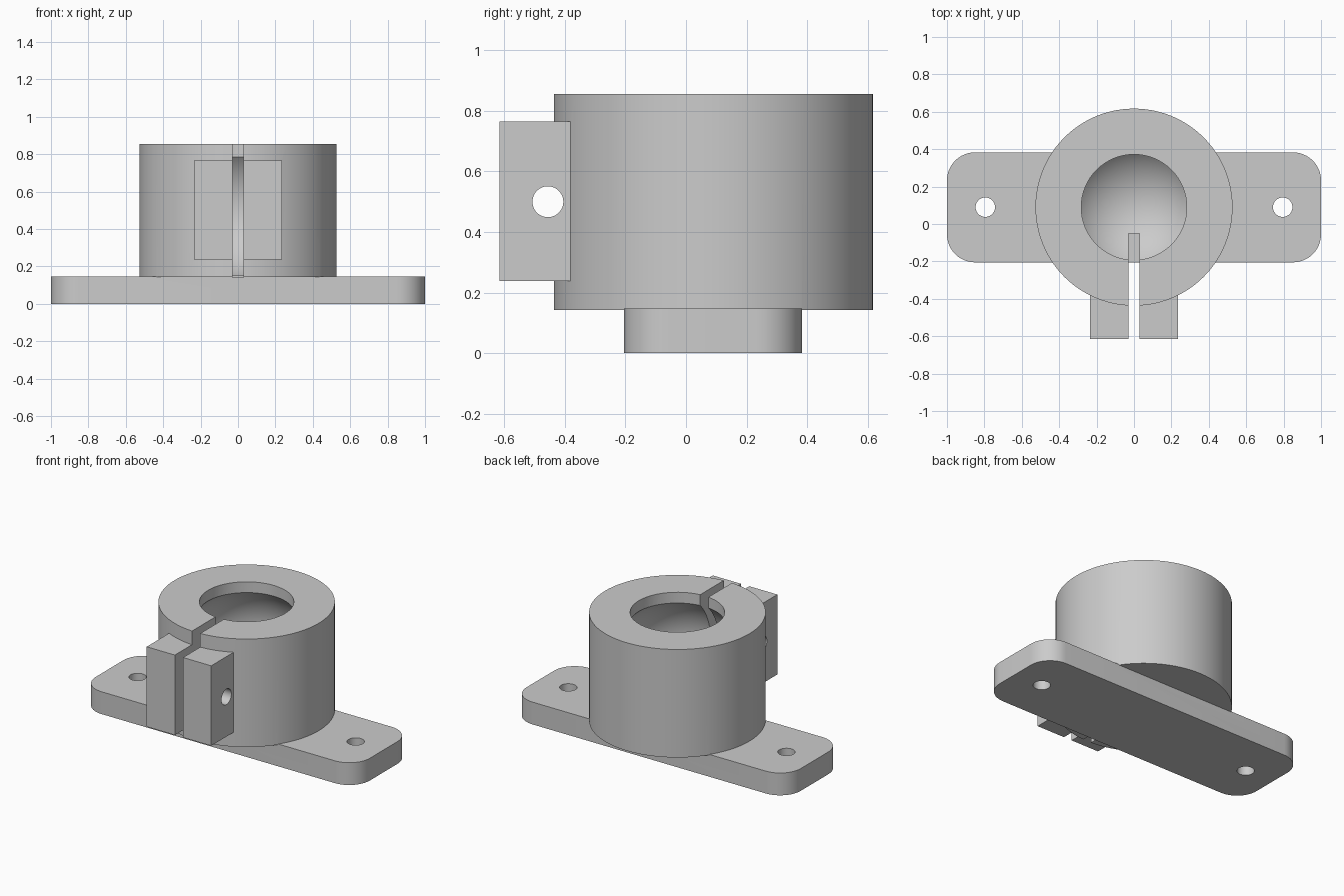
import bpy
import bmesh
import math
from mathutils import Matrix

old = bpy.data.objects.get("Cube")
if old:
    bpy.data.objects.remove(old, do_unlink=True)

grey = bpy.data.materials.new("plain grey")
grey.use_nodes = True
COLOUR = (0.6, 0.6, 0.6, 1)
grey.diffuse_color = COLOUR
grey.node_tree.nodes["Principled BSDF"].inputs["Base Color"].default_value = COLOUR

CY = 0.09          # collar axis
PLATE_TOP = 0.147


def finish(name, bm):
    mesh = bpy.data.meshes.new(name)
    bmesh.ops.recalc_face_normals(bm, faces=bm.faces)
    bm.to_mesh(mesh)
    bm.free()
    mesh.materials.append(grey)
    ob = bpy.data.objects.new(name, mesh)
    bpy.context.scene.collection.objects.link(ob)
    return ob


def box(name, lo, hi, corner=0):
    bm = bmesh.new()
    size = [b - a for a, b in zip(lo, hi)]
    mid = [(a + b) / 2 for a, b in zip(lo, hi)]
    bmesh.ops.create_cube(bm, size=1, matrix=Matrix.Translation(mid) @ Matrix.Diagonal((*size, 1)))
    if corner:
        upright = [e for e in bm.edges if abs(e.verts[0].co.z - e.verts[1].co.z) > 0.01]
        bmesh.ops.bevel(bm, geom=upright, offset=corner, segments=12, profile=0.5, affect='EDGES')
    return finish(name, bm)


def cylinder(name, centre, radius, depth, sides=48, axis='Z'):
    bm = bmesh.new()
    turn = Matrix.Rotation(math.pi / 2, 4, 'Y') if axis == 'X' else Matrix()
    bmesh.ops.create_cone(bm, cap_ends=True, segments=sides, radius1=radius, radius2=radius,
                          depth=depth, matrix=Matrix.Translation(centre) @ turn)
    return finish(name, bm)


def combine(target, tool, operation):
    mod = target.modifiers.new(operation.lower(), 'BOOLEAN')
    mod.operation = operation
    mod.solver = 'EXACT'
    mod.object = tool
    bpy.context.view_layer.objects.active = target
    bpy.ops.object.modifier_apply(modifier=mod.name)
    bpy.data.objects.remove(tool, do_unlink=True)


# Collar, mounting plate and clamp lugs joined into one casting
housing = cylinder("clamp_housing", (0, CY, 0.499), 0.527, 0.712, 96)
combine(housing, box("mounting_plate", (-1, -0.205, 0), (1, 0.383, PLATE_TOP), 0.15), 'UNION')
combine(housing, box("clamp_lugs", (-0.235, -0.615, 0.238), (0.235, -0.3, 0.765)), 'UNION')

# Round mouth opening into a spherical socket
combine(housing, cylinder("socket_mouth", (0, CY, 0.75), 0.282, 0.4, 64), 'DIFFERENCE')
ball = bmesh.new()
bmesh.ops.create_uvsphere(ball, u_segments=64, v_segments=40, radius=0.39,
                          matrix=Matrix.Translation((0, CY, 0.515)))
combine(housing, finish("socket_ball", ball), 'DIFFERENCE')

# Clamp slit, lug bolt hole and plate screw holes
combine(housing, box("clamp_slit", (-0.03, -0.8, 0.141), (0.03, -0.05, 1)), 'DIFFERENCE')
combine(housing, cylinder("bolt_hole", (0, -0.456, 0.5), 0.051, 0.8, axis='X'), 'DIFFERENCE')
for side in (-1, 1):
    combine(housing, cylinder("screw_hole", (side * 0.795, CY, 0.07), 0.052, 0.5), 'DIFFERENCE')

# Smooth curved walls, crisp edges
bpy.ops.object.select_all(action='DESELECT')
housing.select_set(True)
bpy.context.view_layer.objects.active = housing
bpy.ops.object.shade_smooth_by_angle(angle=math.radians(30))
